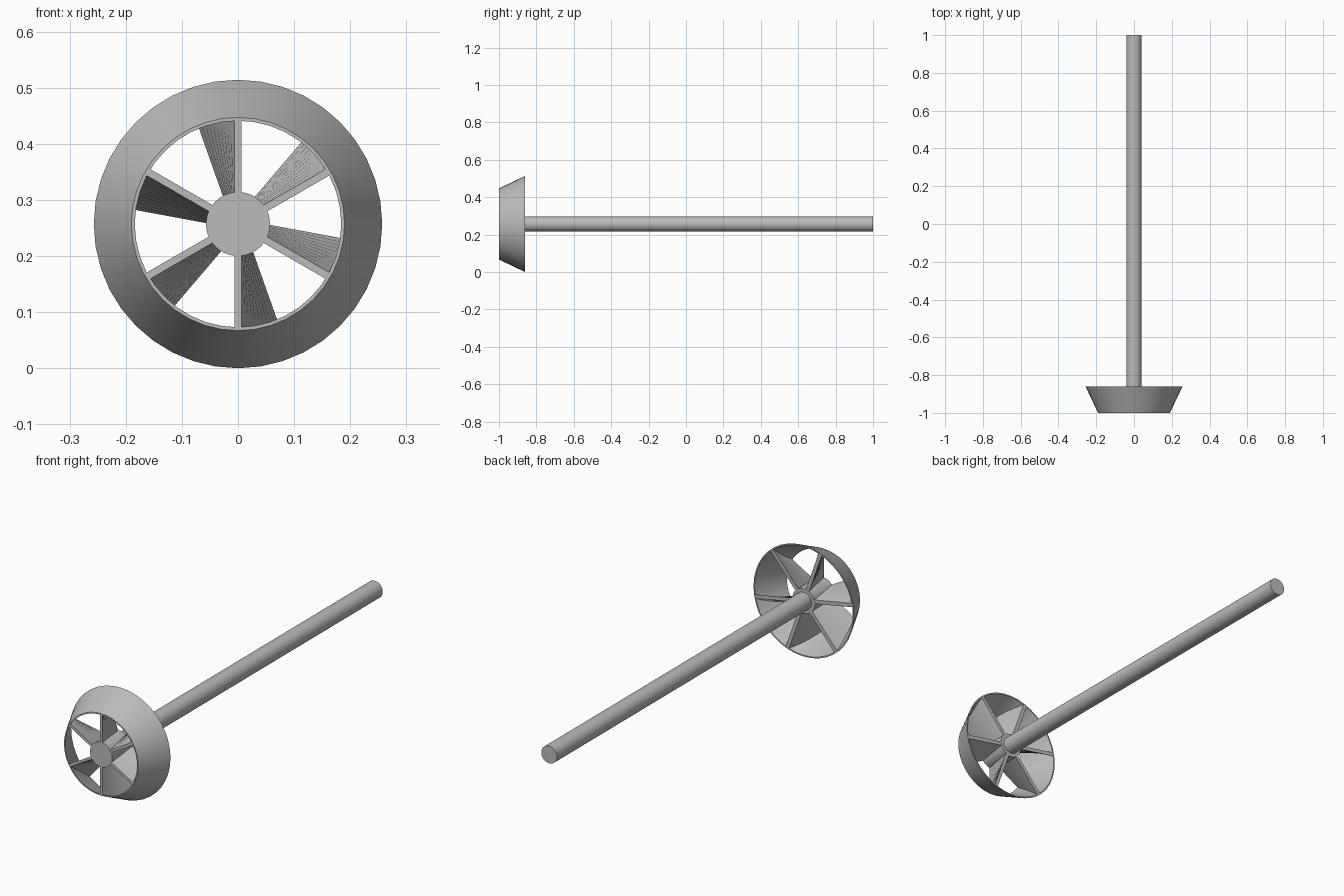
import bpy, bmesh, math

if "Cube" in bpy.data.objects:
    bpy.data.objects.remove(bpy.data.objects["Cube"])

CZ = 0.257                 # height of the axle
Y0, Y1 = -1.0, -0.86       # front and back of the wheel
SEG = 40

grey = bpy.data.materials.new("plain grey")
grey.diffuse_color = (0.5, 0.5, 0.5, 1)
grey.use_nodes = True
grey.node_tree.nodes["Principled BSDF"].inputs["Base Color"].default_value = grey.diffuse_color


def finish(name, bm):
    bmesh.ops.recalc_face_normals(bm, faces=bm.faces)
    me = bpy.data.meshes.new(name)
    bm.to_mesh(me)
    bm.free()
    ob = bpy.data.objects.new(name, me)
    bpy.context.collection.objects.link(ob)
    me.materials.append(grey)
    bpy.ops.object.select_all(action='DESELECT')
    ob.select_set(True)
    bpy.context.view_layer.objects.active = ob
    bpy.ops.object.shade_smooth_by_angle(angle=math.radians(30))
    return ob


def lathe(name, profile, closed=False):
    """Revolve (radius, y) points around the axle; open profiles get end caps."""
    bm = bmesh.new()
    rings = []
    for r, y in profile:
        rings.append([bm.verts.new((r * math.sin(2 * math.pi * i / SEG), y,
                                    CZ + r * math.cos(2 * math.pi * i / SEG)))
                      for i in range(SEG)])
    pairs = list(zip(rings, rings[1:]))
    if closed:
        pairs.append((rings[-1], rings[0]))
    else:
        bm.faces.new(rings[0])
        bm.faces.new(rings[-1])
    for a, b in pairs:
        for i in range(SEG):
            j = (i + 1) % SEG
            bm.faces.new((a[i], a[j], b[j], b[i]))
    return finish(name, bm)


def blade(name, start, twist=math.radians(19.5), steps=10):
    """Radial bar that twists and widens from the front to the back."""
    bm = bmesh.new()
    rings = []
    for k in range(steps + 1):
        t = k / steps
        ang = start + twist * t
        half = 0.0065 * (1 + 0.35 * t)
        r_out = 0.186 + 0.067 * t
        ca, sa = math.cos(ang), math.sin(ang)
        rings.append([bm.verts.new((r * ca - w * sa, Y0 + 0.0005 + (Y1 - Y0 - 0.001) * t,
                                    CZ + r * sa + w * ca))
                      for r, w in ((0.04, -half), (r_out, -half),
                                   (r_out, half), (0.04, half))])
    bm.faces.new(rings[0])
    bm.faces.new(rings[-1])
    for a, b in zip(rings, rings[1:]):
        for i in range(4):
            j = (i + 1) % 4
            bm.faces.new((a[i], a[j], b[j], b[i]))
    return finish(name, bm)


# Thin conical rim
lathe("rim", [(0.190, Y0), (0.257, Y1), (0.251, Y1), (0.184, Y0)], closed=True)

# Hub and long shaft
lathe("hub", [(0.057, Y0), (0.057, Y1)])
lathe("shaft", [(0.04, Y1 - 0.05), (0.04, 1.0)])

# Six twisted blades
for n in range(6):
    blade(f"blade_{n + 1}", math.radians(30 + 60 * n))
